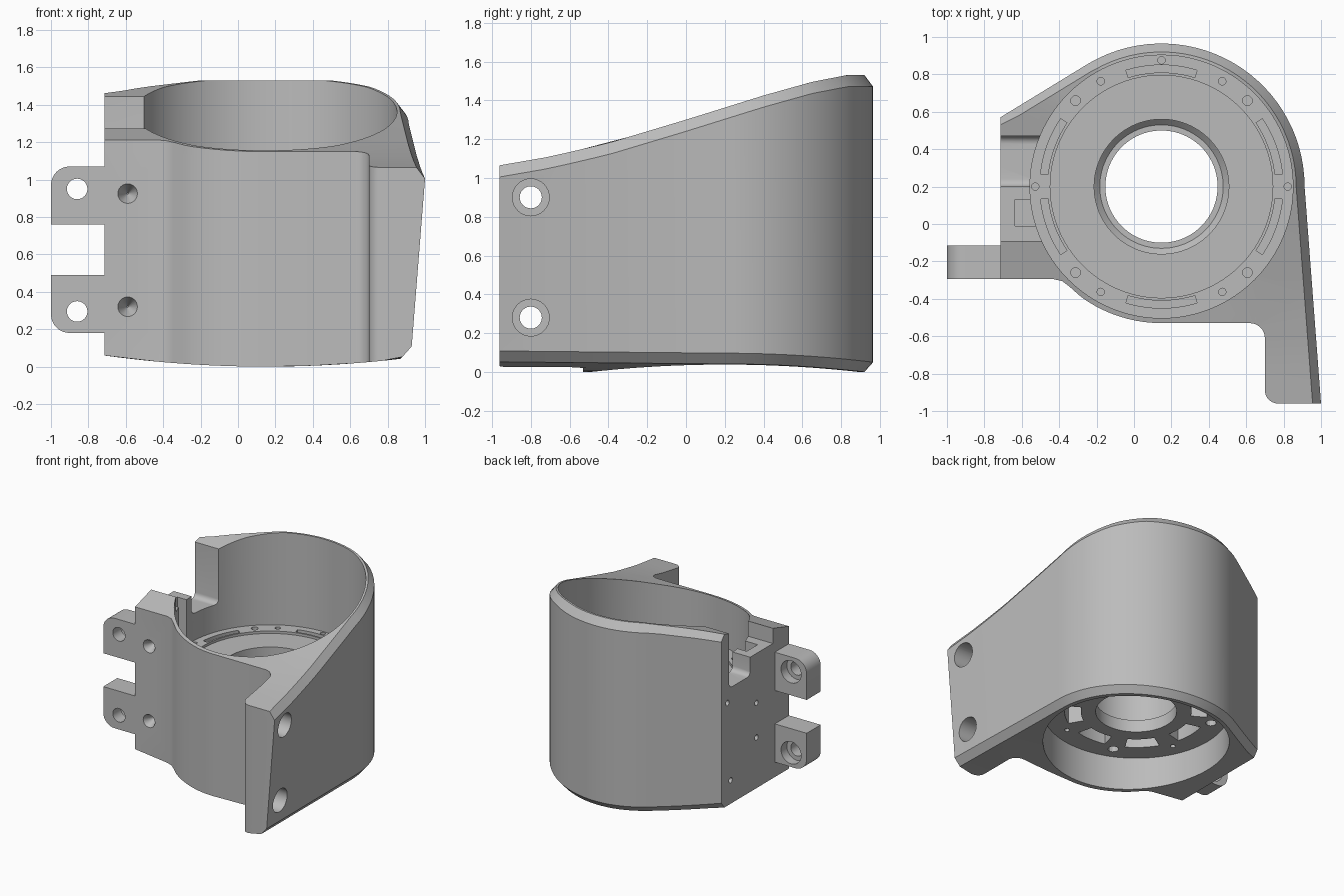
import bpy, bmesh, math
from math import sin, cos, radians
from mathutils import Vector, Matrix

cube = bpy.data.objects.get("Cube")
if cube:
    bpy.data.objects.remove(cube, do_unlink=True)

CX, CY = 0.147, 0.2          # bore axis
SEG = 96                     # bore segments

grey = bpy.data.materials.new("light grey")
grey.use_nodes = True
COLOR = (0.5, 0.5, 0.5, 1)
grey.diffuse_color = COLOR
grey.node_tree.nodes["Principled BSDF"].inputs["Base Color"].default_value = COLOR


def finish(name, bm):
    bmesh.ops.recalc_face_normals(bm, faces=bm.faces)
    me = bpy.data.meshes.new(name)
    bm.to_mesh(me)
    bm.free()
    ob = bpy.data.objects.new(name, me)
    bpy.context.collection.objects.link(ob)
    me.materials.append(grey)
    return ob


def arc(cx, cy, r, a0, a1, n):
    """Points on an arc, both ends included."""
    angles = [radians(a0 + (a1 - a0) * i / n) for i in range(n + 1)]
    return [(cx + r * cos(a), cy + r * sin(a)) for a in angles]


def polar(r, deg):
    return arc(CX, CY, r, deg, deg, 1)[0]


def line(a, b, n):
    """Points from a up to, but not including, b."""
    return [(a[0] + (b[0] - a[0]) * i / n, a[1] + (b[1] - a[1]) * i / n) for i in range(n)]


# Sloping top and bowed bottom
TOP = [(-0.96, 1.065), (-0.7, 1.11), (-0.4, 1.18), (0, 1.3), (0.4, 1.425),
       (0.65, 1.495), (0.83, 1.53), (1.0, 1.53)]


def top(x, y):
    for (y0, z0), (y1, z1) in zip(TOP, TOP[1:]):
        if y <= y1:
            return z0 + (z1 - z0) * (y - y0) / (y1 - y0)
    return TOP[-1][1]


def bottom(x, y):
    return 0.08 * (x - CX) ** 2


# Footprint: plain front side, then the chamfered side, each with its inset
CORNER = (-0.715, 0.57)
plain = line((-0.715, 0.5), (-0.715, -0.295), 8)
plain += [(-0.715, -0.295), (-0.43, -0.295), (-0.385, -0.305), (-0.345, -0.335)]
plain += arc(CX, CY, 0.73, 234, 270, 10)
plain += [(0.4, -0.53)] + arc(0.62, -0.61, 0.08, 90, 0, 6)
plain += [(0.7, -0.7), (0.7, -0.8)] + arc(0.77, -0.89, 0.07, 180, 270, 6)
outline = [(p, p) for p in plain]
for x, y in line((1.0, -0.96), (0.912, 0.2), 10):
    outline.append(((x, y), (x - 0.045, y)))
for full, inner in zip(arc(CX, CY, 0.765, 0, 120, 30), arc(CX, CY, 0.72, 0, 120, 30)):
    outline.append((full, inner))
for x, y in line(polar(0.765, 121.5), CORNER, 6):
    outline.append(((x, y), (x + 0.018, y - 0.04)))
outline.append((CORNER, (-0.715, 0.53)))


def outer_ring(bm, level, offset, inset):
    """The footprint at a height, with the arm leaning inwards below."""
    ring = []
    for full, inner in outline:
        x, y = inner if inset else full
        z = level(x, y) + offset
        if x > 0.8 and y < CY:
            x -= 0.08 * max(0, 1 - z) * (CY - y) / 1.16
        ring.append(bm.verts.new((x, y, z)))
    return ring


def bore_ring(bm, r, z):
    pts = [polar(r, 360 * i / SEG) for i in range(SEG)]
    return [bm.verts.new((x, y, z(x, y) if callable(z) else z)) for x, y in pts]


def bridge(bm, a, b):
    for i in range(len(a)):
        j = (i + 1) % len(a)
        bm.faces.new((a[i], a[j], b[j], b[i]))


def cap(bm, a, b):
    edges = [bm.edges.get((r[i - 1], r[i])) for r in (a, b) for i in range(len(r))]
    bmesh.ops.triangle_fill(bm, edges=edges, use_beauty=True, normal=(0, 0, 1))


# Housing: outer wall, and stepped bore from the top rim down to the bottom rim
LEDGE, FLOOR, UNDER = 0.78, 0.76, 0.28
bm = bmesh.new()
outer = [outer_ring(bm, bottom, 0, True), outer_ring(bm, bottom, 0.05, False),
         outer_ring(bm, top, -0.06, False), outer_ring(bm, top, 0, True)]
BORE = [(0.703, top), (0.703, LEDGE), (0.595, LEDGE), (0.595, FLOOR), (0.36, FLOOR),
        (0.36, 0.41), (0.33, 0.38), (0.3, 0.38), (0.3, UNDER), (0.69, UNDER), (0.69, bottom)]
inner = [bore_ring(bm, r, z) for r, z in BORE]
for rings in (outer, inner):
    for a, b in zip(rings, rings[1:]):
        bridge(bm, a, b)
cap(bm, outer[-1], inner[0])
cap(bm, outer[0], inner[-1])
housing = finish("housing", bm)


def prism(bm, points, vector):
    f = bm.faces.new([bm.verts.new(p) for p in points])
    ext = bmesh.ops.extrude_face_region(bm, geom=[f])
    bmesh.ops.translate(bm, vec=vector,
                        verts=[v for v in ext["geom"] if isinstance(v, bmesh.types.BMVert)])


# Clamp lugs with one rounded outer corner each
def make_lug(name, near, far):
    s = 1 if far > near else -1
    pts = [(-0.71, far), (-0.71, near), (-1.0, near)]
    pts += arc(-0.9, far - s * 0.1, 0.1, 180, 180 - s * 90, 8)
    bm = bmesh.new()
    prism(bm, [(x, -0.295, z) for x, z in pts], (0, 0.18, 0))
    return finish(name, bm)


lugs = [make_lug("upper_lug", 0.76, 1.07), make_lug("lower_lug", 0.49, 0.18)]


# Cutters
def drill(bm, start, end, r0, r1=None, n=24):
    a, b = Vector(start), Vector(end)
    rot = (b - a).to_track_quat("Z", "Y").to_matrix().to_4x4()
    bmesh.ops.create_cone(bm, cap_ends=True, segments=n, radius1=r0,
                          radius2=r0 if r1 is None else r1, depth=(b - a).length,
                          matrix=Matrix.Translation((a + b) / 2) @ rot)


def arc_slot(bm, r0, r1, mid, half, z0, z1):
    pts = arc(CX, CY, r1, mid - half, mid + half, 10)
    pts += arc(CX, CY, r0, mid + half, mid - half, 10)
    prism(bm, [(x, y, z0) for x, y in pts], (0, 0, z1 - z0))


def cut(targets, bm):
    cutter = finish("cutter", bm)
    cutter.hide_render = True
    for ob in targets:
        mod = ob.modifiers.new("cut", "BOOLEAN")
        mod.operation, mod.solver, mod.object = "DIFFERENCE", "EXACT", cutter
        bpy.context.view_layer.objects.active = ob
        bpy.ops.object.modifier_apply(modifier=mod.name)
    bpy.data.objects.remove(cutter, do_unlink=True)


# Side notch with rounded floor, then the key slot
bm = bmesh.new()
notch = [(-0.09, 1.8), (-0.09, 1.15), (0.2, 1.15)]
notch += arc(0.24, 1.04, 0.04, 180, 270, 5) + arc(0.43, 1.04, 0.04, 270, 360, 5)
notch += [(0.47, 1.8)]
prism(bm, [(-0.9, y, z) for y, z in notch], (0.6, 0, 0))
cut([housing], bm)
bm = bmesh.new()
key = [(-0.635, -0.01), (-0.45, -0.01), (-0.45, 0.13), (-0.635, 0.13)]
prism(bm, [(x, y, LEDGE + 0.02) for x, y in key], (0, 0, 0.5))
cut([housing], bm)

# Bolt holes and shallow slots on the inner ledge, pockets underneath
bm = bmesh.new()
for a in (0, 45, 60, 90, 120, 135, 180, 225, 240, 300, 315):
    x, y = polar(0.675 if a % 90 == 0 else 0.65, a)
    drill(bm, (x, y, LEDGE - 0.1), (x, y, LEDGE + 0.05), 0.026 if a % 90 == 45 else 0.02, n=12)
for mid, half in ((90, 17), (270, 17), (20, 14), (160, 14), (200, 14), (340, 14)):
    arc_slot(bm, 0.61, 0.65, mid, half, LEDGE - 0.03, LEDGE + 0.05)
for i in range(8):
    arc_slot(bm, 0.41, 0.53, 45 * i, 14, UNDER - 0.05, 0.45)
    x, y = polar(0.58, 45 * i + 22)
    drill(bm, (x, y, UNDER - 0.05), (x, y, 0.36), 0.02 + 0.02 * (i % 2), n=12)
cut([housing], bm)

# Arm counterbores, blind pointed front holes, small side holes
bm = bmesh.new()
ARM_HOLES = (0.9, 0.28)
for z in ARM_HOLES:
    drill(bm, (0.77, -0.8, z), (1.1, -0.8, z), 0.095, n=32)
for z in (0.925, 0.32):
    drill(bm, (-0.59, -0.2, z), (-0.59, -0.31, z), 0.004, 0.06)
for y, z in ((0.49, 0.89), (0.12, 0.75), (0.12, 0.47), (0.45, 0.25)):
    drill(bm, (-0.66, y, z), (-0.75, y, z), 0.022, n=12)
cut([housing], bm)

# Arm through holes
bm = bmesh.new()
for z in ARM_HOLES:
    drill(bm, (0.6, -0.8, z), (0.85, -0.8, z), 0.057)
cut([housing], bm)

# Lug holes, then wider seats at the back
for y0, y1, r in ((-0.4, 0, 0.055), (-0.19, 0, 0.09)):
    bm = bmesh.new()
    for z in (0.95, 0.295):
        drill(bm, (-0.86, y0, z), (-0.86, y1, z), r)
    cut(lugs, bm)

for ob in [housing] + lugs:
    bpy.ops.object.select_all(action="DESELECT")
    ob.select_set(True)
    bpy.context.view_layer.objects.active = ob
    bpy.ops.object.shade_smooth_by_angle(angle=radians(25))
